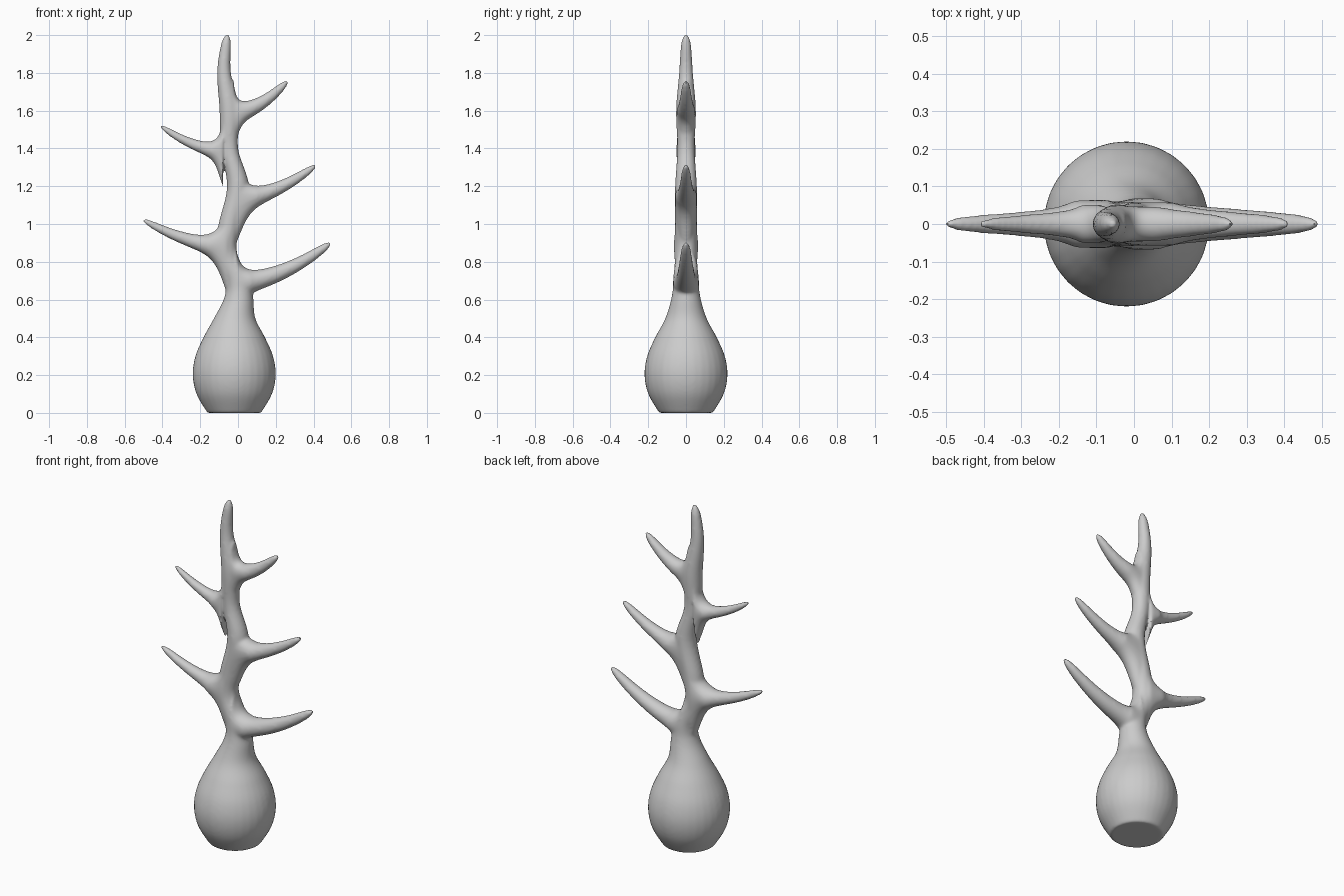
import bpy, bmesh, math
from mathutils import Vector

if "Cube" in bpy.data.objects:
    bpy.data.objects.remove(bpy.data.objects["Cube"])

SIDES, STEPS = 32, 6


def spline(rows):
    """Catmull-Rom interpolation through rows of numbers."""
    rows = [Vector(r) for r in rows]
    out = []
    for i in range(len(rows) - 1):
        p0, p1, p2 = rows[max(i - 1, 0)], rows[i], rows[i + 1]
        p3 = rows[min(i + 2, len(rows) - 1)]
        for t in (s / STEPS for s in range(STEPS)):
            out.append(0.5 * (2 * p1 + (p2 - p0) * t
                              + (2 * p0 - 5 * p1 + 4 * p2 - p3) * t ** 2
                              + (3 * p1 - p0 - 3 * p2 + p3) * t ** 3))
    return out + [rows[-1]]


def loft(bm, stations):
    """Closed tube from (centre, in-plane half vector, depth) stations."""
    rings = []
    for mid, half, depth in stations:
        side = Vector((0, depth, 0))
        rings.append([bm.verts.new(mid + half * math.cos(a) + side * math.sin(a))
                      for a in (2 * math.pi * k / SIDES for k in range(SIDES))])
    faces = [bm.faces.new(rings[0]), bm.faces.new(rings[-1])]
    for r, q in zip(rings, rings[1:]):
        for k in range(SIDES):
            j = (k + 1) % SIDES
            faces.append(bm.faces.new((r[k], r[j], q[j], q[k])))
    bmesh.ops.recalc_face_normals(bm, faces=faces)


def branch(bm, x0, z0, x1, z1, radius, flare, reach):
    """Upward-curving tapered branch with a root that flares along the trunk."""
    run, rise, count = x1 - x0, z1 - z0, 40
    cap = 0.085 - 0.024 * z0
    stations = []
    for k in range(count + 1):
        t = 1 - (1 - (k / count) ** 2) ** 1.3
        mid = Vector((x0 + run * t, 0, z0 + rise * t ** 1.8))
        normal = Vector((-rise * 1.8 * t ** 0.8, 0, run)).normalized()
        size = radius * (1 - 0.63 * t) * math.sqrt(1 - 0.9 * t ** 16)
        size += flare * math.exp(-abs(run) * t / reach)
        stations.append((mid, normal * size, min(size * 1.05, cap)))
    loft(bm, stations)


bm = bmesh.new()

# bulb and wavy trunk: centre x, height, radius
trunk = [(-.02, 0, .142), (-.02, .1, .2), (-.02, .2, .22), (-.02, .3, .206),
         (-.02, .4, .163), (-.018, .5, .11), (.004, .61, .077), (0, .7, .067),
         (-.064, .85, .058), (-.045, 1, .058), (0, 1.2, .058), (-.045, 1.4, .046),
         (-.045, 1.6, .053), (-.074, 1.8, .037), (-.064, 1.95, .027), (-.056, 2.004, .01)]
loft(bm, [(Vector((x, 0, z)), Vector((r, 0, 0)), r) for x, z, r in spline(trunk)])

# branches: root x, z, tip x, z, radius, root flare, flare reach
for row in [(-.01, .69, .49, .9, .06, .14, .03),
            (-.06, .882, -.503, 1.023, .047, .2, .042),
            (-.005, 1.135, .413, 1.312, .052, .175, .04),
            (-.08, 1.388, -.413, 1.522, .04, .16, .024),
            (-.02, 1.592, .262, 1.757, .052, .12, .02)]:
    branch(bm, *row)

mesh = bpy.data.meshes.new("branching_stem")
bm.to_mesh(mesh)
bm.free()
stem = bpy.data.objects.new("branching_stem", mesh)
bpy.context.collection.objects.link(stem)

# fuse the parts into one skin and soften the joints
fuse = stem.modifiers.new("fuse", 'REMESH')
fuse.mode = 'VOXEL'
fuse.voxel_size = 0.008
soft = stem.modifiers.new("soften", 'SMOOTH')
soft.factor = 0.5
soft.iterations = 12

# smooth shading with a crisp base edge
bpy.context.view_layer.objects.active = stem
stem.select_set(True)
for name in ("fuse", "soften"):
    bpy.ops.object.modifier_apply(modifier=name)
bpy.ops.object.shade_smooth_by_angle(angle=math.radians(40))
